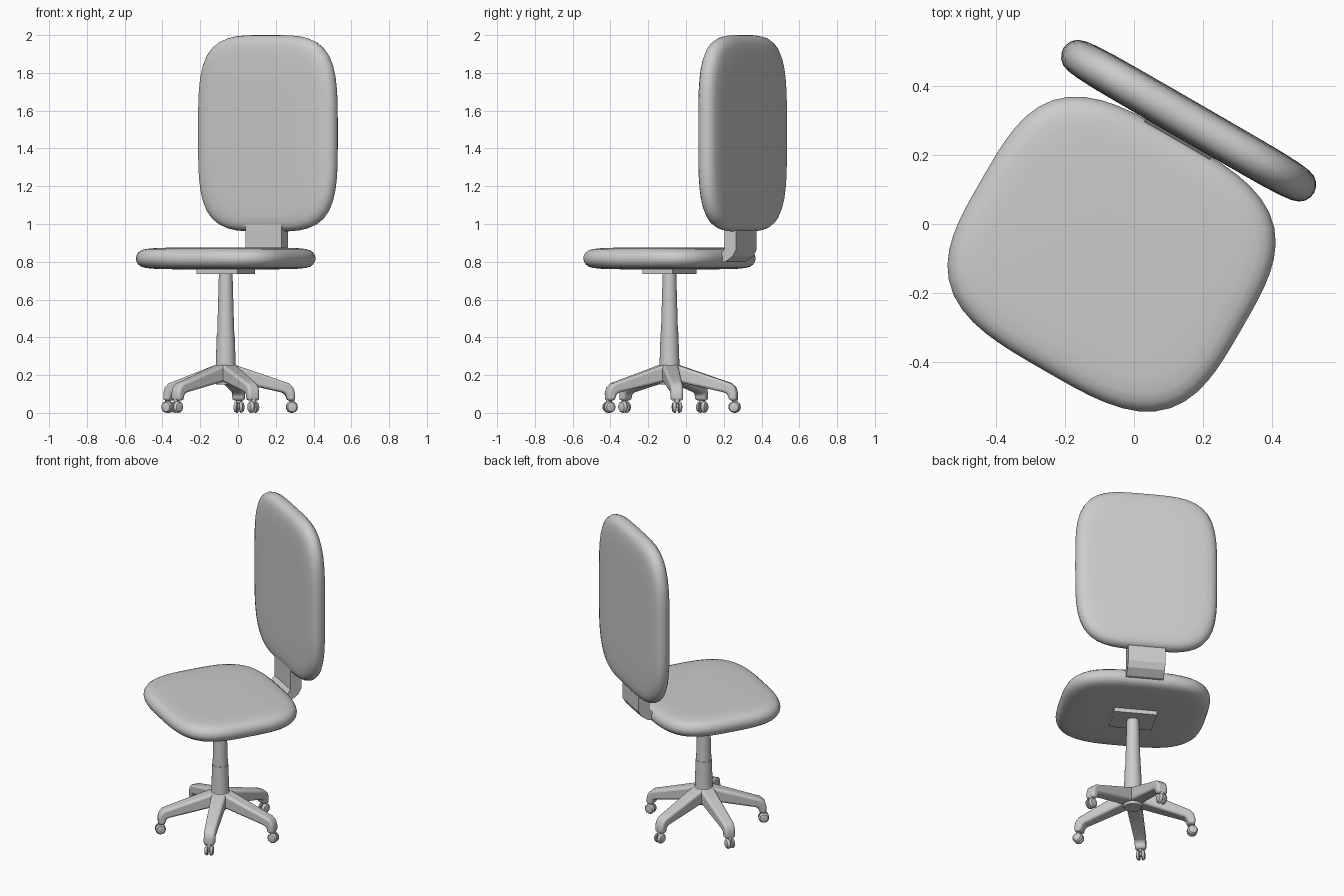
import bpy, bmesh, math
from mathutils import Matrix

if "Cube" in bpy.data.objects:
    bpy.data.objects.remove(bpy.data.objects["Cube"])

# whole chair is turned 30 degrees about its column
CHAIR = Matrix.Translation((-0.065, -0.0875, 0)) @ Matrix.Rotation(math.radians(-30), 4, 'Z')


def finish(name, bm, local=Matrix(), bevel=0, segs=3, angle=35):
    bmesh.ops.recalc_face_normals(bm, faces=bm.faces)
    me = bpy.data.meshes.new(name)
    bm.to_mesh(me)
    bm.free()
    ob = bpy.data.objects.new(name, me)
    bpy.context.collection.objects.link(ob)
    ob.matrix_world = CHAIR @ local
    if bevel:
        m = ob.modifiers.new("Bevel", 'BEVEL')
        m.width, m.segments = bevel, segs
        m.limit_method, m.angle_limit = 'ANGLE', math.radians(30)
    bpy.ops.object.select_all(action='DESELECT')
    ob.select_set(True)
    bpy.context.view_layer.objects.active = ob
    bpy.ops.object.shade_smooth_by_angle(angle=math.radians(angle))
    return ob


def lathe(name, profile, local=Matrix(), n=24):
    """Closed solid of revolution about z from (radius, z) points."""
    bm = bmesh.new()
    rings = [[bm.verts.new((r * math.cos(2 * math.pi * i / n), r * math.sin(2 * math.pi * i / n), z))
              for i in range(n)] for r, z in profile]
    skin(bm, rings)
    return finish(name, bm, local)


def skin(bm, rings):
    n = len(rings[0])
    for a, b in zip(rings, rings[1:]):
        for i in range(n):
            bm.faces.new((a[i], a[(i + 1) % n], b[(i + 1) % n], b[i]))
    bm.faces.new(rings[0])
    bm.faces.new(rings[-1])


def cushion(name, a, b, expo, local):
    """Padded superellipse slab with softly rolled edges."""
    half = [(0, 0), (.003, .016), (.011, .031), (.025, .043), (.048, .0505),
            (.085, .0545), (.14, .0568), (.22, .0575), (.32, .0578)]
    prof = [(i, -z) for i, z in reversed(half[1:])] + half
    bm, n, rings = bmesh.new(), 64, []
    for inset, z in prof:
        ring = []
        for k in range(n):
            t = 2 * math.pi * (k + .5) / n
            c, s = math.cos(t), math.sin(t)
            r = (abs(c) ** expo + abs(s) ** expo) ** (-1 / expo)
            ring.append(bm.verts.new(((a - inset) * r * c, (b - inset) * r * s, z)))
        rings.append(ring)
    skin(bm, rings)
    return finish(name, bm, local, angle=60)


def extrude(name, profile, width, local=Matrix(), **kw):
    """Side profile (distance, z) along x, given half width as a function of distance."""
    bm = bmesh.new()
    skin(bm, [[bm.verts.new((d, s * width(d), z)) for d, z in profile] for s in (-1, 1)])
    return finish(name, bm, local, **kw)


# seat and backrest
cushion("seat", .435, .39, 3.4, Matrix.Translation((0, 0, .8175)))
cushion("backrest", .42, .52, 3.9,
        Matrix.Translation((0, .447, 1.48)) @ Matrix.Rotation(math.pi / 2, 4, 'X'))

# bracket joining seat and backrest
extrude("back_bracket",
        [(.28, .83), (.345, .832), (.38, .845), (.40, .87), (.40, 1.02), (.47, 1.02),
         (.47, .865), (.45, .83), (.405, .80), (.28, .795)],
        lambda d: .11, Matrix.Rotation(math.pi / 2, 4, 'Z'), angle=25)

# mounting plate under the seat
bm = bmesh.new()
bmesh.ops.create_cube(bm, size=1, matrix=Matrix.Translation((0, 0, .755)) @ Matrix.Diagonal((.252, .184, .042, 1)))
finish("seat_plate", bm)

# gas column and hub
lathe("upper_column", [(.045, .42), (.036, .74)])
lathe("lower_column", [(.054, .22), (.047, .425)])
lathe("hub", [(.05, .15), (.058, .17), (.058, .245), (.052, .258)])

# five legs with twin-wheel casters
LEG = [(0, .258), (.05, .253), (.29, .172), (.335, .157), (.358, .135), (.367, .105), (.367, .065),
       (.327, .065), (.318, .10), (.30, .108), (.05, .165), (0, .165)]
for i in range(5):
    turn = Matrix.Rotation(math.radians(36.5 + 72 * i), 4, 'Z')
    extrude(f"leg_{i + 1}", LEG, lambda d: .045 - .035 * d, turn, bevel=.014)
    at = turn @ Matrix.Translation((.352, 0, 0))
    lathe(f"caster_stem_{i + 1}", [(.009, .025), (.009, .05), (.015, .052), (.015, .08)], at, 12)
    for s in (-1, 1):
        axis = at @ Matrix.Translation((0, 0, .031)) @ Matrix.Rotation(s * math.pi / 2, 4, 'X')
        lathe(f"caster_wheel_{i + 1}_{'a' if s < 0 else 'b'}",
              [(.029, .006), (.031, .009), (.030, .017), (.024, .024), (.012, .027)], axis, 20)
